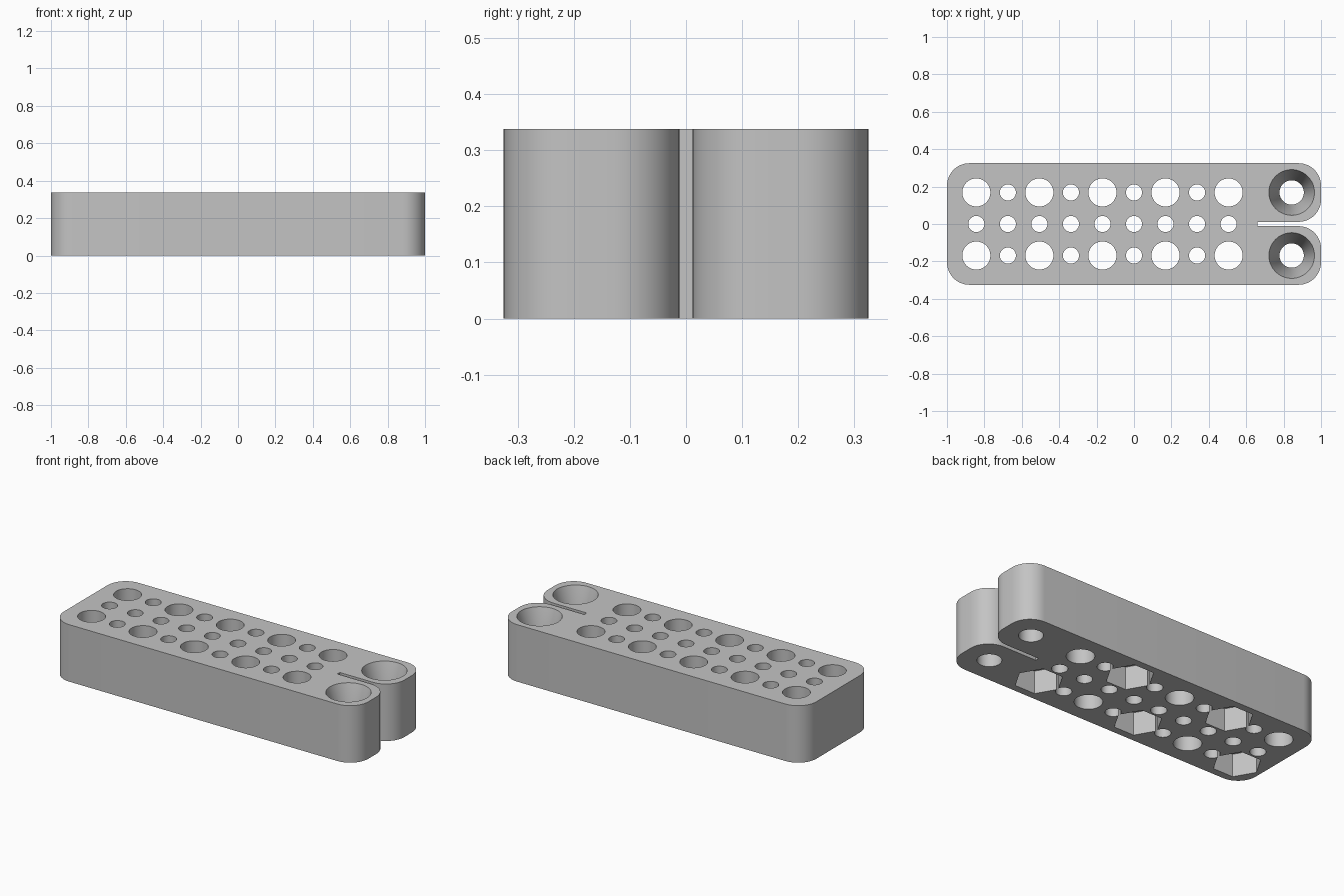
import bpy, bmesh
from math import cos, sin, pi, radians

cube = bpy.data.objects.get("Cube")
if cube:
    bpy.data.objects.remove(cube, do_unlink=True)

HEIGHT, HALF_WIDTH, CORNER = 0.338, 0.325, 0.12
SLOT, SLOT_END = 0.0115, 0.66
PITCH = 0.1686

grey = bpy.data.materials.new("plain grey")
grey.use_nodes = True
grey.diffuse_color = (0.55, 0.55, 0.55, 1)
grey.node_tree.nodes["Principled BSDF"].inputs["Base Color"].default_value = grey.diffuse_color


def make_object(name, bm):
    bmesh.ops.recalc_face_normals(bm, faces=bm.faces)
    mesh = bpy.data.meshes.new(name)
    bm.to_mesh(mesh)
    bm.free()
    mesh.materials.append(grey)
    obj = bpy.data.objects.new(name, mesh)
    bpy.context.collection.objects.link(obj)
    return obj


def add_lathe(bm, x, y, profile, sides):
    """Closed turned solid from (radius, z) pairs, bottom to top."""
    rings = [[bm.verts.new((x + r * cos(2 * pi * i / sides),
                            y + r * sin(2 * pi * i / sides), z))
              for i in range(sides)] for r, z in profile]
    for low, high in zip(rings, rings[1:]):
        for i in range(sides):
            j = (i + 1) % sides
            bm.faces.new((low[i], low[j], high[j], high[i]))
    bm.faces.new(rings[0][::-1])
    bm.faces.new(rings[-1])


def arc(x, y, start):
    """Quarter-circle corner around a centre."""
    steps = 12
    return [(x + CORNER * cos(radians(start + 90 * i / steps)),
             y + CORNER * sin(radians(start + 90 * i / steps)))
            for i in range(steps + 1)]


# Block outline: rounded bar with two rounded lobes split by a narrow slot
end, side, inner = 1 - CORNER, HALF_WIDTH - CORNER, SLOT + CORNER
outline = (arc(-end, -side, 180) + arc(end, -side, 270) + arc(end, -inner, 0)
           + [(SLOT_END, -SLOT), (SLOT_END, SLOT)]
           + arc(end, inner, 270) + arc(end, side, 0) + arc(-end, side, 90))
bm = bmesh.new()
base = bm.faces.new([bm.verts.new((x, y, 0)) for x, y in outline])
top = bmesh.ops.extrude_face_region(bm, geom=[base])["geom"]
bmesh.ops.translate(bm, vec=(0, 0, HEIGHT),
                    verts=[v for v in top if isinstance(v, bmesh.types.BMVert)])
block = make_object("drilled_block", bm)

# Through holes: large and small alternate in the outer rows, small in the middle
LOW, HIGH = -0.05, HEIGHT + 0.05
holes, pockets = bmesh.new(), bmesh.new()
for row in (-1, 0, 1):
    for col in range(-5, 4):
        radius = 0.075 if row and col % 2 else 0.043
        add_lathe(holes, col * PITCH, row * PITCH, [(radius, LOW), (radius, HIGH)], 48)

# Countersunk screw holes in the two lobes
for row in (-1, 1):
    add_lathe(holes, 5 * PITCH, row * PITCH,
              [(0.065, LOW), (0.065, 0.14), (0.122, HEIGHT), (0.122, HIGH)], 64)

# Hexagonal nut pockets underneath, staggered between the outer rows
for row, columns in ((-1, (-5, -1, 3)), (1, (-3, 1))):
    for col in columns:
        add_lathe(pockets, col * PITCH, row * PITCH, [(0.131, LOW), (0.131, 0.135)], 6)

# Cut the block
bpy.context.view_layer.objects.active = block
for name, cutter_mesh in (("hole_cutter", holes), ("pocket_cutter", pockets)):
    cutter = make_object(name, cutter_mesh)
    cutter.hide_render = True
    cut = block.modifiers.new(name, "BOOLEAN")
    cut.operation, cut.solver, cut.object = "DIFFERENCE", "EXACT", cutter
    bpy.ops.object.modifier_apply(modifier=cut.name)
    bpy.data.objects.remove(cutter, do_unlink=True)

bpy.ops.object.select_all(action="DESELECT")
block.select_set(True)
bpy.ops.object.shade_smooth_by_angle(angle=radians(30))
